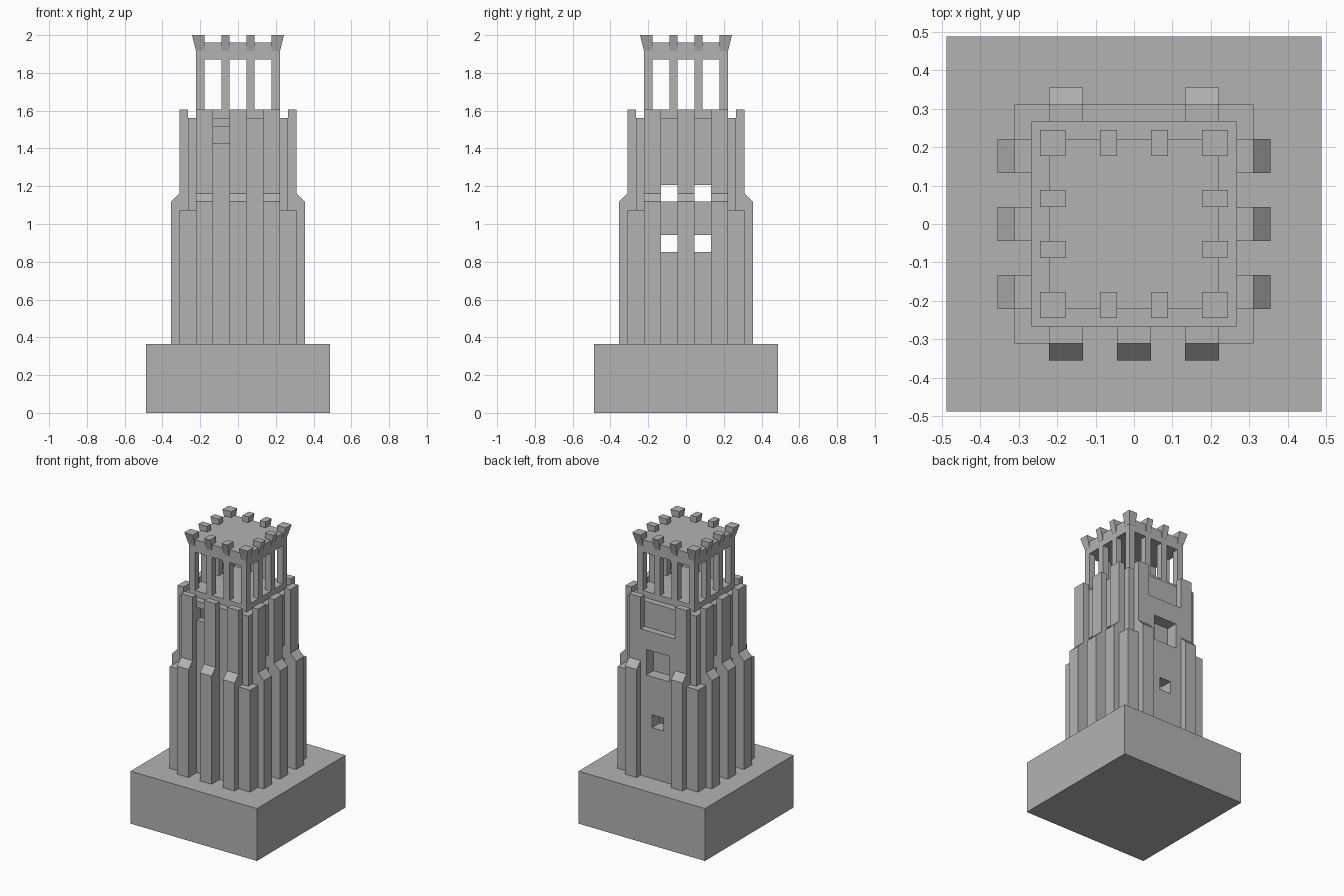
import bpy, bmesh
from mathutils import Matrix
from math import pi

if "Cube" in bpy.data.objects:
    bpy.data.objects.remove(bpy.data.objects["Cube"])

stone = bpy.data.materials.new("grey_stone")
stone.use_nodes = True
GREY = (0.45, 0.45, 0.45, 1)
stone.diffuse_color = GREY
stone.node_tree.nodes["Principled BSDF"].inputs["Base Color"].default_value = GREY

U = 0.0443                      # masonry module
BASE = 0.365                    # plinth height
def lvl(n):                     # height of a course above the plinth
    return BASE + n * U


def finish(name, bm):
    bmesh.ops.recalc_face_normals(bm, faces=bm.faces[:])
    mesh = bpy.data.meshes.new(name)
    bm.to_mesh(mesh)
    bm.free()
    mesh.materials.append(stone)
    ob = bpy.data.objects.new(name, mesh)
    bpy.context.collection.objects.link(ob)
    return ob


def add_box(bm, x0, x1, y0, y1, z0, z1):
    verts = bmesh.ops.create_cube(bm, size=1)["verts"]
    for v in verts:
        v.co.x = x1 if v.co.x > 0 else x0
        v.co.y = y1 if v.co.y > 0 else y0
        v.co.z = z1 if v.co.z > 0 else z0
    return verts


def boxes(name, *dims):
    bm = bmesh.new()
    for d in dims:
        add_box(bm, *d)
    return finish(name, bm)


def block(name, r, z0, z1):
    return boxes(name, (-r, r, -r, r, z0, z1))


def cut(ob, cutter):
    mod = ob.modifiers.new("openings", 'BOOLEAN')
    mod.operation = 'DIFFERENCE'
    mod.solver = 'EXACT'
    mod.object = cutter
    cutter.hide_render = True
    cutter.hide_set(True)


# Plinth
block("plinth", 0.487, 0, BASE)

# Hollow tower with a recessed back panel
walls = block("tower_walls", 6 * U, BASE, lvl(27))
panel = boxes("back_panel", (-3 * U, 3 * U, 6 * U, 7 * U, BASE, lvl(23)))
cavity = block("cavity_cutter", 5 * U, BASE + 0.002, lvl(26))
holes = [(-0.5, 0.5, s * 2 * U - U, s * 2 * U + U, lvl(z), lvl(z + 2))
         for s in (-1, 1) for z in (11, 17)]
holes.append((-3 * U, -U, -0.4, -0.15, lvl(24), lvl(26) - 0.001))
holes.append((-U, U, 0.15, 0.4, lvl(8), lvl(10)))
holes.append((-2 * U, 2 * U, 0.23, 0.4, lvl(16), lvl(20)))
windows = boxes("window_cutter", *holes)
cut(walls, cavity)
cut(walls, windows)
cut(panel, windows)

# Corner buttresses
boxes("corner_buttresses", *[
    (min(a, b), max(a, b), min(c, d), max(c, d), BASE, lvl(16))
    for a, b in ((5 * U, 7 * U), (-5 * U, -7 * U))
    for c, d in ((5 * U, 7 * U), (-5 * U, -7 * U))])

# Stepped pilasters: three on the front and sides, two on the back
PROFILE = [(6 * U, BASE), (8 * U, BASE), (8 * U, lvl(17)),
           (7 * U, lvl(18)), (7 * U, lvl(28)), (6 * U, lvl(28))]


def pilaster(name, offset, turn):
    bm = bmesh.new()
    face = bm.faces.new([bm.verts.new((offset - U, -d, z)) for d, z in PROFILE])
    ext = bmesh.ops.extrude_face_region(bm, geom=[face])["geom"]
    moved = [g for g in ext if isinstance(g, bmesh.types.BMVert)]
    bmesh.ops.translate(bm, verts=moved, vec=(2 * U, 0, 0))
    bm.transform(Matrix.Rotation(turn * pi / 2, 4, 'Z'))
    finish(name, bm)


for turn, side in enumerate(("front", "left", "back", "right")):
    for i in (-1, 0, 1):
        if not (side == "back" and i == 0):
            pilaster(f"{side}_pilaster_{i + 2}", i * 4 * U, turn)

# Lantern: sill, posts and roof
R = 5 * U
block("lantern_floor", R, lvl(27), lvl(28))
slots = [(-R, -R + U), (-2 * U, -U), (U, 2 * U), (R - U, R)]
cells = [(a, b) for i, a in enumerate(slots) for j, b in enumerate(slots)
         if i in (0, 3) or j in (0, 3)]
boxes("lantern_posts", *[(*a, *b, lvl(28), lvl(34)) for a, b in cells])
block("lantern_roof", R, lvl(34), lvl(36))

# Merlons flare outward at the top
bm = bmesh.new()
for a, b in cells:
    for v in add_box(bm, *a, *b, lvl(35), 2.0):
        # a hair proud of the roof edge
        reach = R + (0.5 * U if v.co.z > 1.99 else 0.001)
        for k in (0, 1):
            if abs(v.co[k]) > R - 0.001:
                v.co[k] = reach if v.co[k] > 0 else -reach
finish("merlons", bm)
